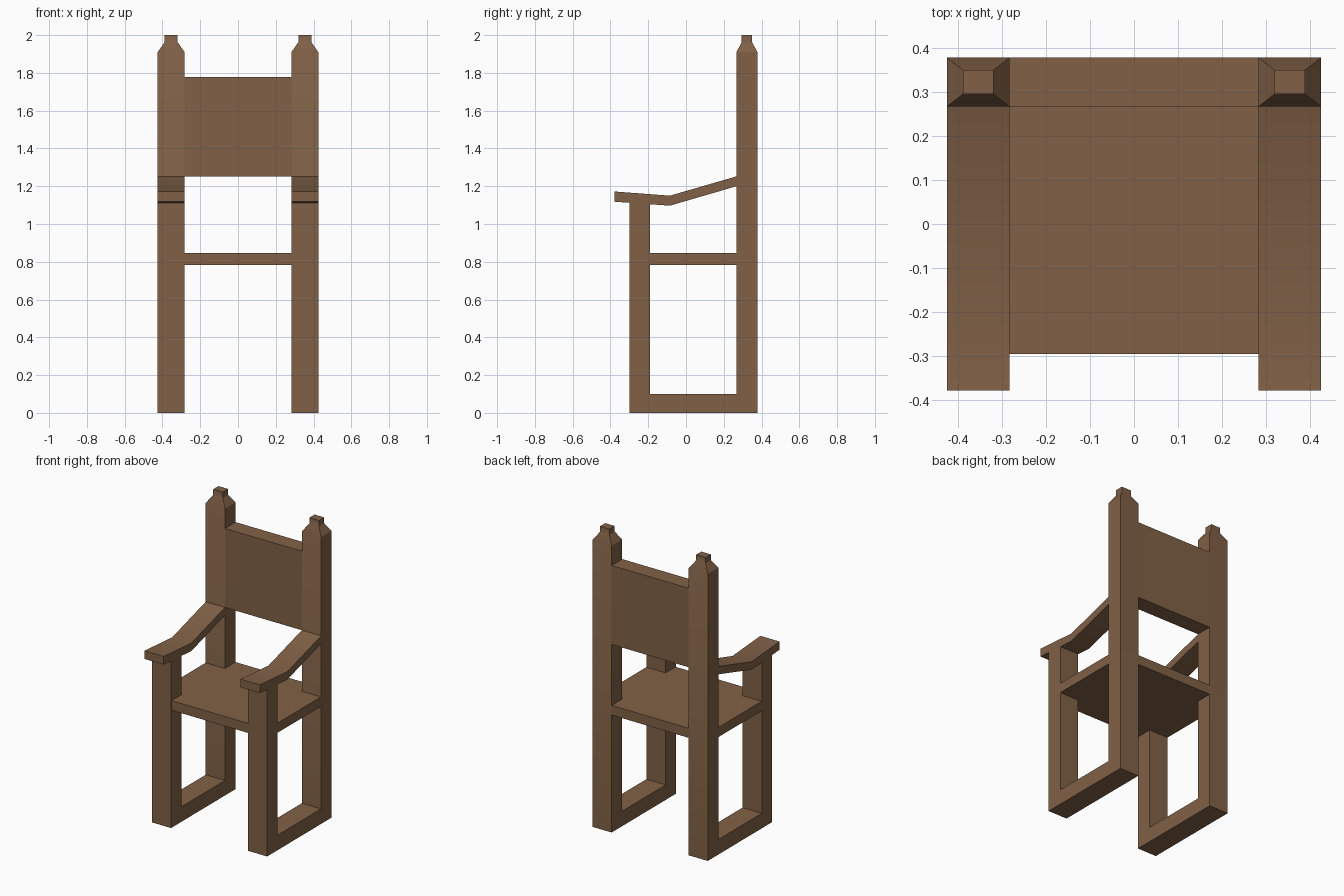
import bpy, bmesh, math

if "Cube" in bpy.data.objects:
    bpy.data.objects.remove(bpy.data.objects["Cube"])

wood = bpy.data.materials.new("brown_wood")
wood.diffuse_color = (0.22, 0.12, 0.063, 1)
wood.use_nodes = True
wood.node_tree.nodes["Principled BSDF"].inputs["Base Color"].default_value = wood.diffuse_color

X0, X1 = 0.283, 0.425      # inner and outer side of the posts
YF0, YF1 = -0.30, -0.19    # front legs
YB0, YB1 = 0.267, 0.378    # back posts


def loft(name, rings):
    """Closed solid through rings of equal length."""
    bm = bmesh.new()
    vs = [[bm.verts.new(p) for p in r] for r in rings]
    n = len(vs[0])
    for a, b in zip(vs, vs[1:]):
        for i in range(n):
            j = (i + 1) % n
            bm.faces.new((a[i], a[j], b[j], b[i]))
    bm.faces.new(vs[0][::-1])
    bm.faces.new(vs[-1])
    bmesh.ops.recalc_face_normals(bm, faces=bm.faces[:])
    me = bpy.data.meshes.new(name)
    bm.to_mesh(me)
    bm.free()
    me.materials.append(wood)
    ob = bpy.data.objects.new(name, me)
    bpy.context.collection.objects.link(ob)
    bpy.ops.object.select_all(action='DESELECT')
    ob.select_set(True)
    bpy.context.view_layer.objects.active = ob
    bpy.ops.object.shade_smooth_by_angle(angle=math.radians(30))
    return ob


def rect(x0, x1, y0, y1, z):
    return [(x0, y0, z), (x1, y0, z), (x1, y1, z), (x0, y1, z)]


def box(name, x0, x1, y0, y1, z0, z1):
    return loft(name, [rect(x0, x1, y0, y1, z0), rect(x0, x1, y0, y1, z1)])


# Seat and backrest, flush with the posts
box("seat", -X0, X0, YF0 + 0.005, YB1, 0.782, 0.846)
box("backrest", -X0, X0, YB0, YB1, 1.252, 1.778)

# Armrest side profile (y, z)
arm = [(-0.378, 1.172), (-0.085, 1.15), (YB0, 1.252),
       (YB0, 1.2), (-0.085, 1.097), (-0.378, 1.118)]

for side, s in (("left", -1), ("right", 1)):
    a, b = sorted((s * X0, s * X1))
    # Back post with tapered finial
    tip = (a + 0.036, b - 0.036, YB0 + 0.028, YB1 - 0.028)
    loft(side + "_back_post", [rect(a, b, YB0, YB1, 0), rect(a, b, YB0, YB1, 1.91),
                               rect(*tip, 1.962), rect(*tip, 2.0)])
    # Front leg, reaching into the armrest
    box(side + "_front_leg", a, b, YF0, YF1, 0, 1.125)
    # Side rails at the floor and at seat height
    box(side + "_floor_rail", a, b, YF1, YB0, 0, 0.1)
    box(side + "_seat_rail", a, b, YF1, YB0, 0.782, 0.846)
    # Bent armrest
    loft(side + "_armrest", [[(x, y, z) for y, z in arm] for x in (a, b)])
